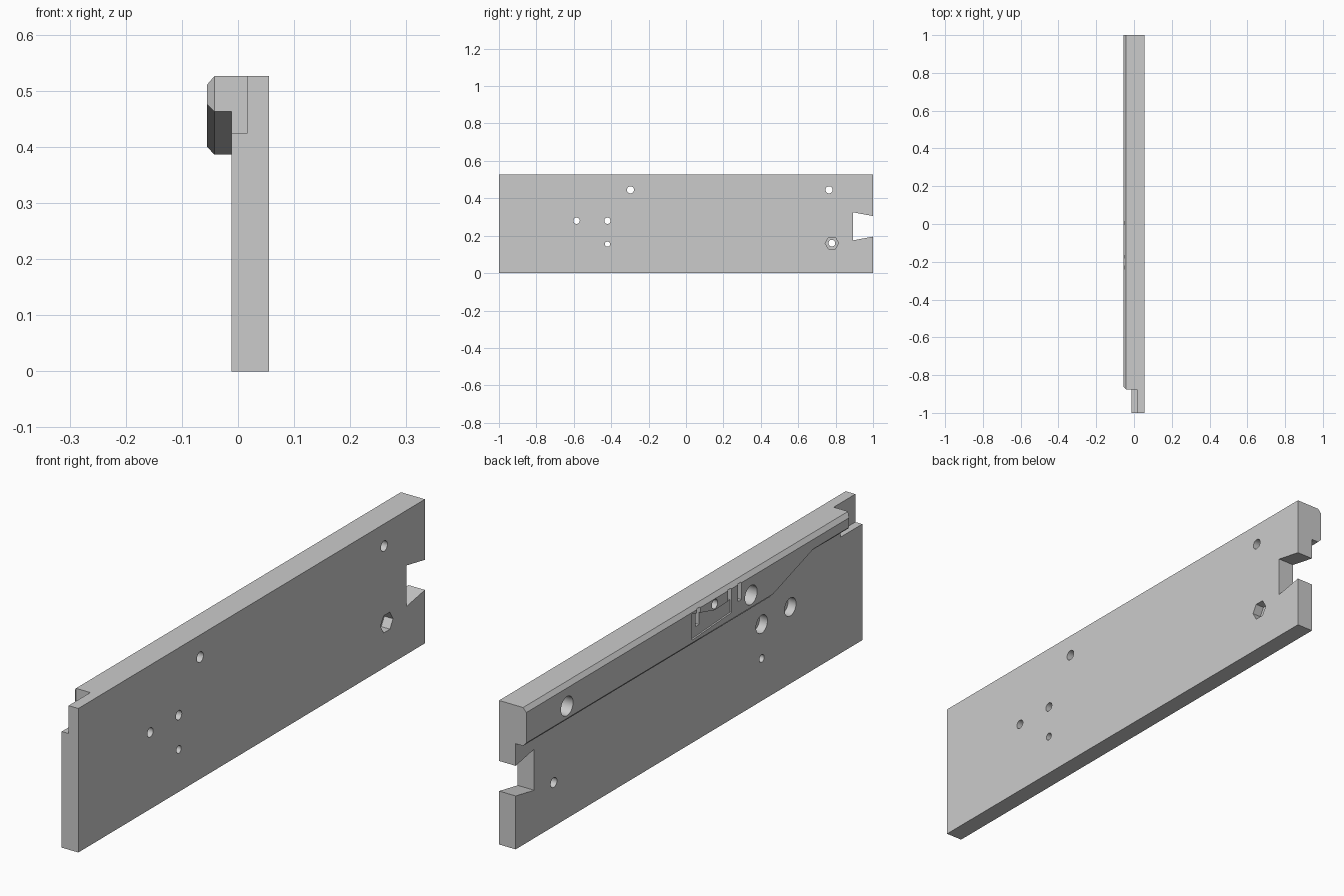
import bpy, bmesh, math

old = bpy.data.objects.get("Cube")
if old:
    bpy.data.objects.remove(old, do_unlink=True)

grey = bpy.data.materials.new("plain grey")
grey.use_nodes = True
colour = (0.6, 0.6, 0.6, 1)
grey.diffuse_color = colour
grey.node_tree.nodes["Principled BSDF"].inputs["Base Color"].default_value = colour


def loft(name, rings):
    """Solid through matching (x, [(y, z), ...]) outlines."""
    bm = bmesh.new()
    loops = [[bm.verts.new((x, y, z)) for y, z in pts] for x, pts in rings]
    for a, b in zip(loops, loops[1:]):
        for i in range(len(a)):
            j = (i + 1) % len(a)
            bm.faces.new((a[i], a[j], b[j], b[i]))
    bm.faces.new(loops[0])
    bm.faces.new(loops[-1])
    bmesh.ops.recalc_face_normals(bm, faces=bm.faces)
    mesh = bpy.data.meshes.new(name)
    bm.to_mesh(mesh)
    bm.free()
    mesh.materials.append(grey)
    obj = bpy.data.objects.new(name, mesh)
    bpy.context.collection.objects.link(obj)
    return obj


def prism(name, x0, x1, pts):
    return loft(name, [(x0, pts), (x1, pts)])


def disc(y, z, r, n=32):
    return [(y + r * math.cos(2 * math.pi * i / n), z + r * math.sin(2 * math.pi * i / n))
            for i in range(n)]


def rect(y0, y1, z0, z1):
    return [(y0, z0), (y1, z0), (y1, z1), (y0, z1)]


def combine(target, tool, operation="DIFFERENCE"):
    mod = target.modifiers.new(operation.title(), "BOOLEAN")
    mod.operation, mod.solver, mod.object = operation, "EXACT", tool
    bpy.context.view_layer.objects.active = target
    bpy.ops.object.modifier_apply(modifier=mod.name)
    bpy.data.objects.remove(tool, do_unlink=True)


IN, OUT, FACE, TOP = -0.012, 0.055, -0.055, 0.526

# Plate with a dovetail notch in the back edge
plate = prism("side_plate", IN, OUT, [
    (-1, 0), (1, 0), (1, 0.195), (0.893, 0.175), (0.893, 0.325), (1, 0.305), (1, TOP), (-1, TOP)])

# Chamfered rail that becomes shallower towards the front
foot = [(1, 0.386), (-0.42, 0.386), (-0.653, 0.463), (-0.875, 0.463), (-0.875, TOP), (1, TOP)]
crown = [(1, 0.4), (-0.424, 0.4), (-0.657, 0.476), (-0.862, 0.476), (-0.862, 0.511), (1, 0.511)]
rail = loft("rail", [(IN, foot), (-0.042, foot), (FACE, crown)])
combine(plate, rail, "UNION")

# Step at the front upper corner
combine(plate, prism("front_step", -0.1, 0.016, rect(-1.1, -0.875, 0.424, 0.6)))

# Through holes: y, z, radius, counterbore radius, counterbore floor
for y, z, r, bore, floor in [
        (-0.585, 0.28, 0.017, 0.033, 0.02), (-0.42, 0.28, 0.017, 0.033, 0.02),
        (-0.297, 0.445, 0.019, 0.035, 0), (0.765, 0.445, 0.019, 0.035, 0),
        (-0.42, 0.155, 0.014, 0, 0), (0.78, 0.16, 0.018, 0, 0)]:
    combine(plate, prism("hole", -0.1, 0.1, disc(y, z, r)))
    if bore:
        combine(plate, prism("counterbore", -0.1, floor, disc(y, z, bore)))

# Hexagonal nut pocket on the outer face
combine(plate, prism("nut_pocket", 0.02, 0.1, disc(0.78, 0.16, 0.036, 6)))

# Shallow recess, blind hole and slots on the rail
combine(plate, prism("recess", -0.1, -0.049, [
    (0.045, 0.506), (0.045, 0.41), (-0.185, 0.424), (-0.185, 0.474), (-0.087, 0.47)]))
combine(plate, prism("blind_hole", -0.1, -0.015, disc(-0.087, 0.492, 0.017)))
for y, low in [(0.005, 0.447), (-0.173, 0.47), (-0.231, 0.45)]:
    combine(plate, prism("slot", -0.1, -0.035, rect(y - 0.01, y + 0.01, low, 0.513)))

bpy.ops.object.select_all(action="DESELECT")
plate.select_set(True)
bpy.context.view_layer.objects.active = plate
bpy.ops.object.shade_smooth_by_angle(angle=math.radians(30))
